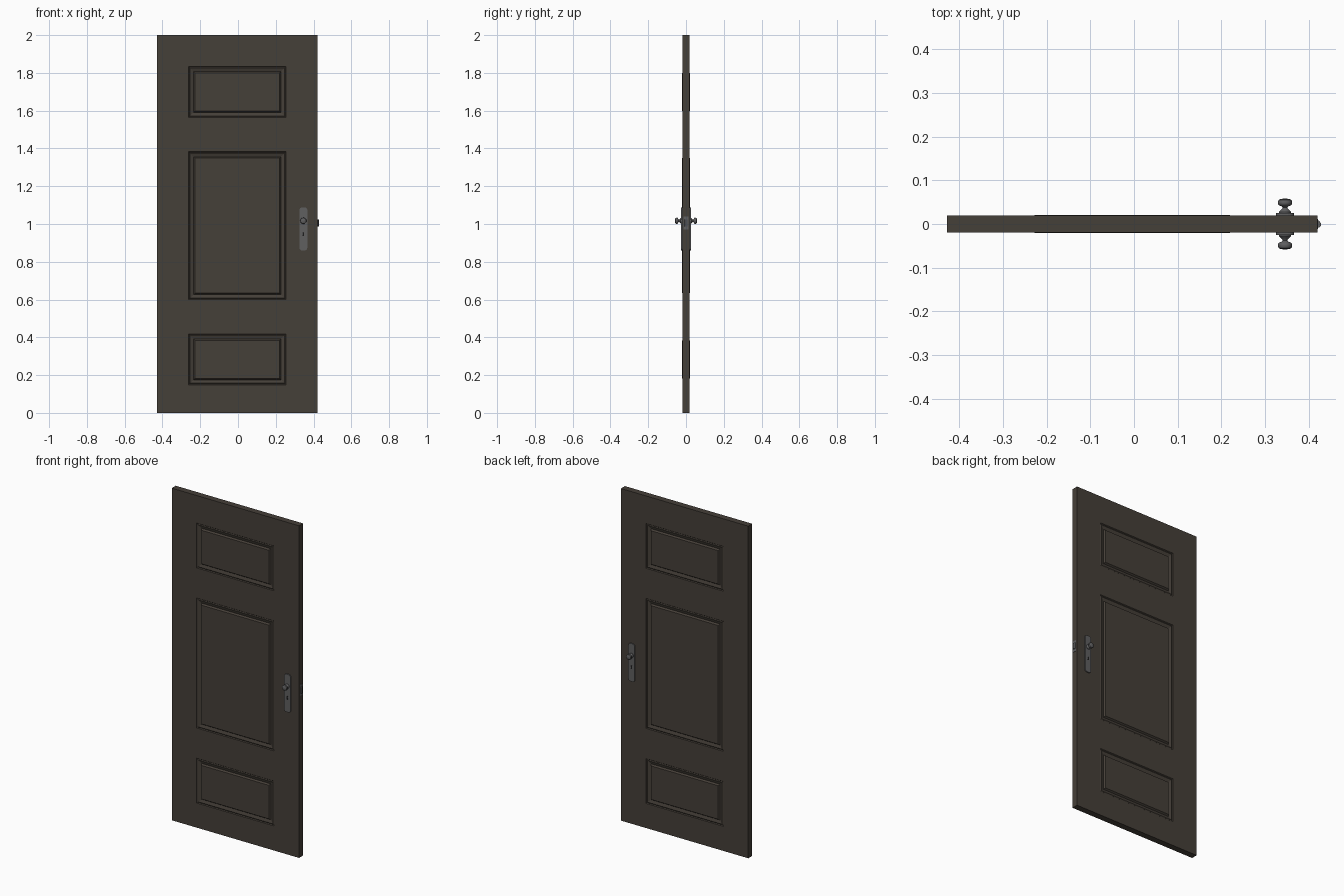
import bpy, bmesh, math
from mathutils import Vector

if "Cube" in bpy.data.objects:
    bpy.data.objects.remove(bpy.data.objects["Cube"])


def material(name, rgb):
    m = bpy.data.materials.new(name)
    m.diffuse_color = (*rgb, 1)
    m.use_nodes = True
    m.node_tree.nodes["Principled BSDF"].inputs["Base Color"].default_value = m.diffuse_color
    return m


WOOD = material("dark brown wood", (0.060, 0.050, 0.040))
STEEL = material("dark grey metal", (0.115, 0.115, 0.118))
BLACK = material("keyhole black", (0.012, 0.012, 0.012))


def finish(bm, name, mat, mirror=False, smooth=False):
    me = bpy.data.meshes.new(name)
    bm.to_mesh(me)
    bm.free()
    ob = bpy.data.objects.new(name, me)
    bpy.context.collection.objects.link(ob)
    me.materials.append(mat)
    if mirror:
        md = ob.modifiers.new("both sides", 'MIRROR')
        md.use_axis = (False, True, False)
        md.merge_threshold = 0.0001
    if smooth:
        bpy.ops.object.select_all(action='DESELECT')
        ob.select_set(True)
        bpy.context.view_layer.objects.active = ob
        bpy.ops.object.shade_smooth_by_angle(angle=math.radians(35))
    return ob


def prism(name, outline, y0, y1, mat, mirror=True):
    """Extrude an x,z outline from y0 back to y1."""
    bm = bmesh.new()
    f = bm.faces.new([bm.verts.new((x, y0, z)) for x, z in outline])
    r = bmesh.ops.extrude_face_region(bm, geom=[f], use_keep_orig=True)
    vs = [v for v in r["geom"] if isinstance(v, bmesh.types.BMVert)]
    bmesh.ops.translate(bm, vec=(0, y1 - y0, 0), verts=vs)
    bmesh.ops.recalc_face_normals(bm, faces=bm.faces)
    return finish(bm, name, mat, mirror)


def rounded_rect(cx, cz, hw, hh, r, n=4):
    pts = []
    for k, (sx, sz) in enumerate([(1, 1), (-1, 1), (-1, -1), (1, -1)]):
        for i in range(n + 1):
            a = math.pi / 2 * (k + i / n)
            pts.append((cx + sx * (hw - r) + r * math.cos(a),
                        cz + sz * (hh - r) + r * math.sin(a)))
    return pts


def box(name, lo, hi, mat):
    return prism(name, [(lo[0], lo[2]), (hi[0], lo[2]), (hi[0], hi[2]), (lo[0], hi[2])],
                 lo[1], hi[1], mat, False)


# Door slab: one front sheet with three moulded panels, mirrored to the back
XC, T = -0.004, 0.019
xs = [-0.428, XC - 0.258, XC + 0.258, 0.420]
zs = [0, 0.148, 0.418, 0.600, 1.383, 1.564, 1.834, 2.0]
bm = bmesh.new()
grid = [[bm.verts.new((x, -T, z)) for x in xs] for z in zs]
panels = []
for j in range(len(zs) - 1):
    for i in range(3):
        f = bm.faces.new((grid[j][i], grid[j][i + 1], grid[j + 1][i + 1], grid[j + 1][i]))
        if i == 1 and j % 2 == 1:
            panels.append(f)
rim = [e for e in bm.edges if e.is_boundary]
r = bmesh.ops.extrude_edge_only(bm, edges=rim)
for v in r["geom"]:
    if isinstance(v, bmesh.types.BMVert):
        v.co.y = 0
bmesh.ops.recalc_face_normals(bm, faces=bm.faces)
if panels[0].normal.y > 0:
    bmesh.ops.reverse_faces(bm, faces=bm.faces)
bm.normal_update()
# moulding steps: lip, sloping bed, narrow groove, raised field
for width, depth in [(0.004, -0.005), (0.005, 0.003), (0.015, -0.005), (0.003, -0.001), (0.007, 0.0095)]:
    bmesh.ops.inset_individual(bm, faces=panels, thickness=width, depth=depth,
                               use_even_offset=True)
    bm.normal_update()
finish(bm, "door_slab", WOOD, mirror=True)

# Handle plates
KX, KZ = 0.346, 1.017
prism("handle_plate", rounded_rect(KX, 0.974, 0.021, 0.114, 0.014), -0.0255, -T + 0.001, STEEL)

# Keyholes: round top and flared slot
prism("keyhole", [(KX + 0.0045 * math.cos(a), 0.952 + 0.0045 * math.sin(a))
                  for a in [math.radians(-50 + 28 * i) for i in range(11)]]
      + [(KX - 0.004, 0.936), (KX + 0.004, 0.936)], -0.0262, -0.025, BLACK)

# Door knobs: turned profile (radius, distance from door centre)
profile = [(0.0, 0.024), (0.0135, 0.024), (0.0135, 0.028), (0.011, 0.031), (0.0065, 0.035),
           (0.0055, 0.038), (0.008, 0.0405), (0.0135, 0.0425), (0.0162, 0.046),
           (0.0165, 0.050), (0.0150, 0.0545), (0.0105, 0.0575), (0.0, 0.0583)]
bm = bmesh.new()
vs = [bm.verts.new((KX + rad, -d, KZ)) for rad, d in profile]
es = [bm.edges.new(p) for p in zip(vs, vs[1:])]
bmesh.ops.spin(bm, geom=vs + es, cent=(KX, 0, KZ), axis=(0, 1, 0),
               angle=2 * math.pi, steps=24, use_duplicate=False)
bmesh.ops.remove_doubles(bm, verts=bm.verts, dist=0.00005)
bmesh.ops.recalc_face_normals(bm, faces=bm.faces)
finish(bm, "door_knob", STEEL, mirror=True, smooth=True)

# Latch plate and bolt on the door edge
box("latch_plate", (0.415, -0.012, 0.972), (0.4215, 0.012, 1.040), STEEL)
bm = bmesh.new()
f = bm.faces.new([bm.verts.new(p) for p in
                  [(0.415, -0.008, 0.988), (0.415, 0.008, 0.988),
                   (0.424, 0.008, 0.988), (0.428, 0.002, 0.988), (0.428, -0.004, 0.988), (0.424, -0.008, 0.988)]])
r = bmesh.ops.extrude_face_region(bm, geom=[f], use_keep_orig=True)
bmesh.ops.translate(bm, vec=Vector((0, 0, 0.036)),
                    verts=[v for v in r["geom"] if isinstance(v, bmesh.types.BMVert)])
bmesh.ops.recalc_face_normals(bm, faces=bm.faces)
finish(bm, "latch_bolt", STEEL)
